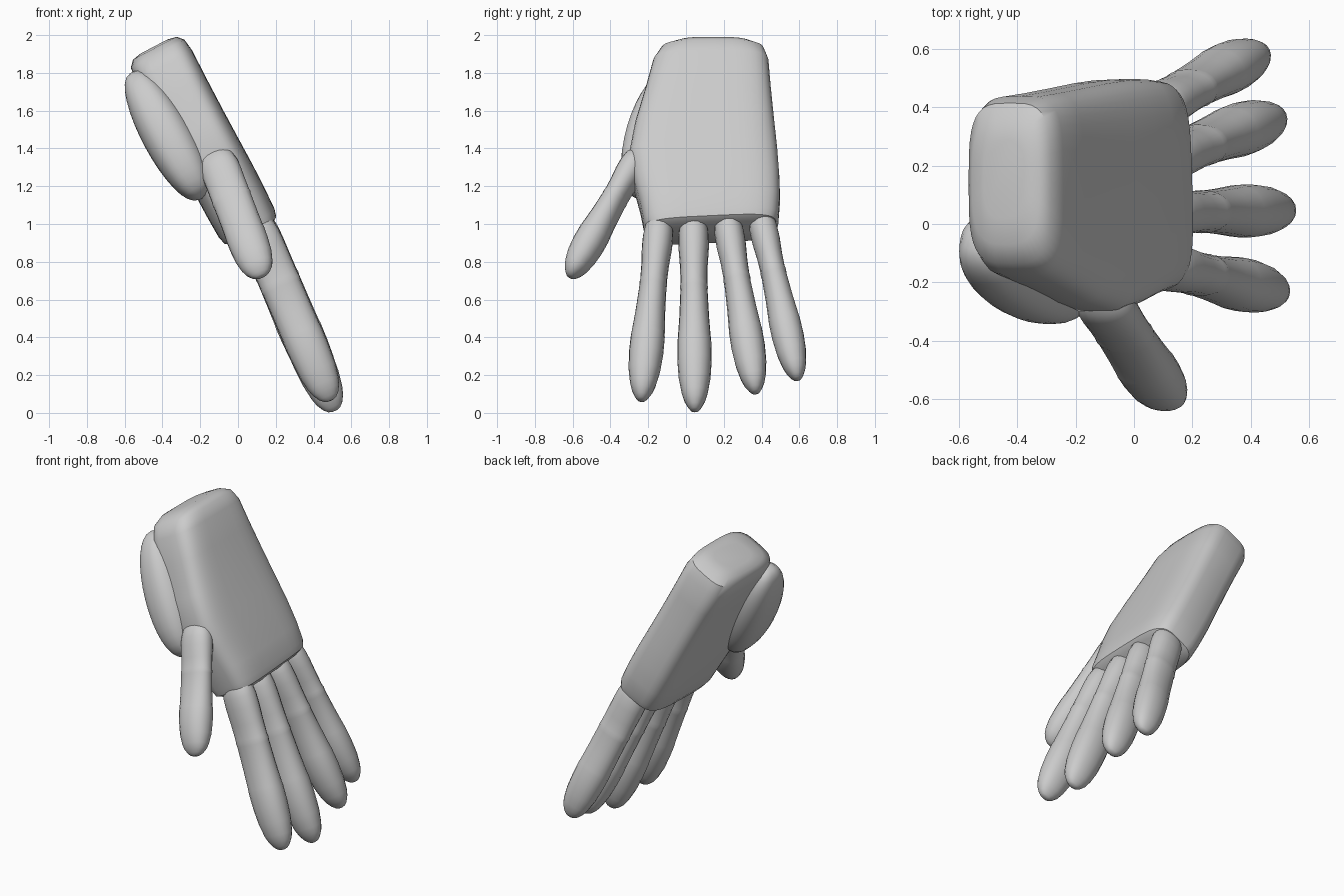
import bpy, bmesh, math
from mathutils import Vector as V

if "Cube" in bpy.data.objects:
    bpy.data.objects.remove(bpy.data.objects["Cube"])

grey = bpy.data.materials.new("grey")
grey.diffuse_color = (0.6, 0.6, 0.6, 1)
grey.use_nodes = True
grey.node_tree.nodes["Principled BSDF"].inputs["Base Color"].default_value = grey.diffuse_color


def loft(name, rings, sides=24):
    """Skin rings of (centre, u, v, half_u, half_v, squareness) and cap the ends."""
    bm = bmesh.new()
    loops = []
    for c, u, v, a, b, e in rings:
        loop = []
        for i in range(sides):
            t = math.tau * i / sides
            co, si = math.cos(t), math.sin(t)
            x = math.copysign(abs(co) ** (2 / e), co) * a
            y = math.copysign(abs(si) ** (2 / e), si) * b
            loop.append(bm.verts.new(c + u * x + v * y))
        loops.append(loop)
    for p, q in zip(loops, loops[1:]):
        for i in range(sides):
            j = (i + 1) % sides
            bm.faces.new((p[i], p[j], q[j], q[i]))
    bm.faces.new(loops[0])
    bm.faces.new(loops[-1])
    bmesh.ops.recalc_face_normals(bm, faces=bm.faces)
    me = bpy.data.meshes.new(name)
    bm.to_mesh(me)
    bm.free()
    me.materials.append(grey)
    ob = bpy.data.objects.new(name, me)
    bpy.context.collection.objects.link(ob)
    bpy.context.view_layer.objects.active = ob
    ob.select_set(True)
    bpy.ops.object.shade_smooth_by_angle(angle=math.radians(40))
    ob.select_set(False)
    return ob


# Palm: rounded box sections along the tilted hand axis
wrist, knuckle = V((-0.435, 0, 1.92)), V((0.073, 0, 0.953))
axis = (knuckle - wrist).normalized()
normal = V((-axis.z, 0, axis.x))
side = V((0, 1, 0))
palm = [  # distance, y min, y max, half thickness, squareness
    (-0.022, 0.02, 0.29, 0.08, 3), (-0.012, -0.07, 0.36, 0.13, 3.2),
    (0.02, -0.135, 0.415, 0.16, 3.6), (0.09, -0.175, 0.438, 0.17, 4),
    (0.25, -0.215, 0.45, 0.168, 4), (0.45, -0.27, 0.468, 0.168, 4),
    (0.63, -0.302, 0.485, 0.17, 4), (0.78, -0.28, 0.495, 0.172, 4),
    (0.92, -0.245, 0.498, 0.17, 4), (1.03, -0.225, 0.49, 0.166, 4),
    (1.07, -0.212, 0.478, 0.155, 4), (1.09, -0.18, 0.44, 0.12, 4)]
loft("palm", [(wrist + axis * s + side * (lo + hi) / 2,
               side - axis * 0.05 * max(s, 0), normal,
               (hi - lo) / 2, h, e) for s, lo, hi, h, e in palm], 40)

# Fingers: waisted profile with fine joint ridges and a tapered tip
profile = [  # fraction of length, half width, half depth
    (-0.08, 0.05, 0.07), (-0.04, 0.072, 0.095), (0.03, 0.08, 0.106),
    (0.1, 0.08, 0.108), (0.2, 0.073, 0.107), (0.29, 0.071, 0.107),
    (0.31, 0.074, 0.11), (0.33, 0.072, 0.107), (0.48, 0.079, 0.107),
    (0.6, 0.088, 0.108), (0.62, 0.09, 0.11), (0.72, 0.091, 0.108),
    (0.82, 0.084, 0.102), (0.9, 0.069, 0.088), (0.94, 0.056, 0.075),
    (0.975, 0.037, 0.054), (0.993, 0.023, 0.034), (1.0, 0.012, 0.016)]


def finger(name, base, tip, width=1.0, depth=1.0, across=side):
    base, tip = V(base), V(tip)
    d = tip - base
    v = across.cross(d).normalized()
    u = d.normalized().cross(v)
    loft(name, [(base + d * t, u, v, a * width, b * depth, 2.2)
                for t, a, b in profile], 20)


finger("index_finger", (0.105, -0.145, 0.96), (0.49, -0.237, 0.065), 1.0, 1.0)
finger("middle_finger", (0.105, 0.04, 0.96), (0.512, 0.047, 0.01), 1.0, 1.0)
finger("ring_finger", (0.105, 0.225, 0.975), (0.482, 0.37, 0.105), 0.98, 0.97)
finger("little_finger", (0.085, 0.405, 0.995), (0.425, 0.592, 0.175), 0.93, 0.94)

# Thumb
finger("thumb", (-0.105, -0.27, 1.32), (0.125, -0.617, 0.72), 0.93, 0.98,
       V((0.2, 0.88, -0.35)))


# Muscle pad on the palm side at the root of the thumb
a, b = V((-0.56, -0.06, 1.8)), V((-0.19, -0.235, 1.14))
d = (b - a).normalized()
u = (side - d * side.dot(d)).normalized()
v = d.cross(u)
rings = []
for k in range(17):
    t = math.pi * (0.03 + 0.94 * k / 16)
    r = math.sin(t) ** 0.8 * (0.88 + 0.14 * k / 16)
    rings.append((a.lerp(b, (1 - math.cos(t)) / 2), u, v, 0.18 * r, 0.14 * r, 2.5))
loft("thumb_pad", rings, 28)
